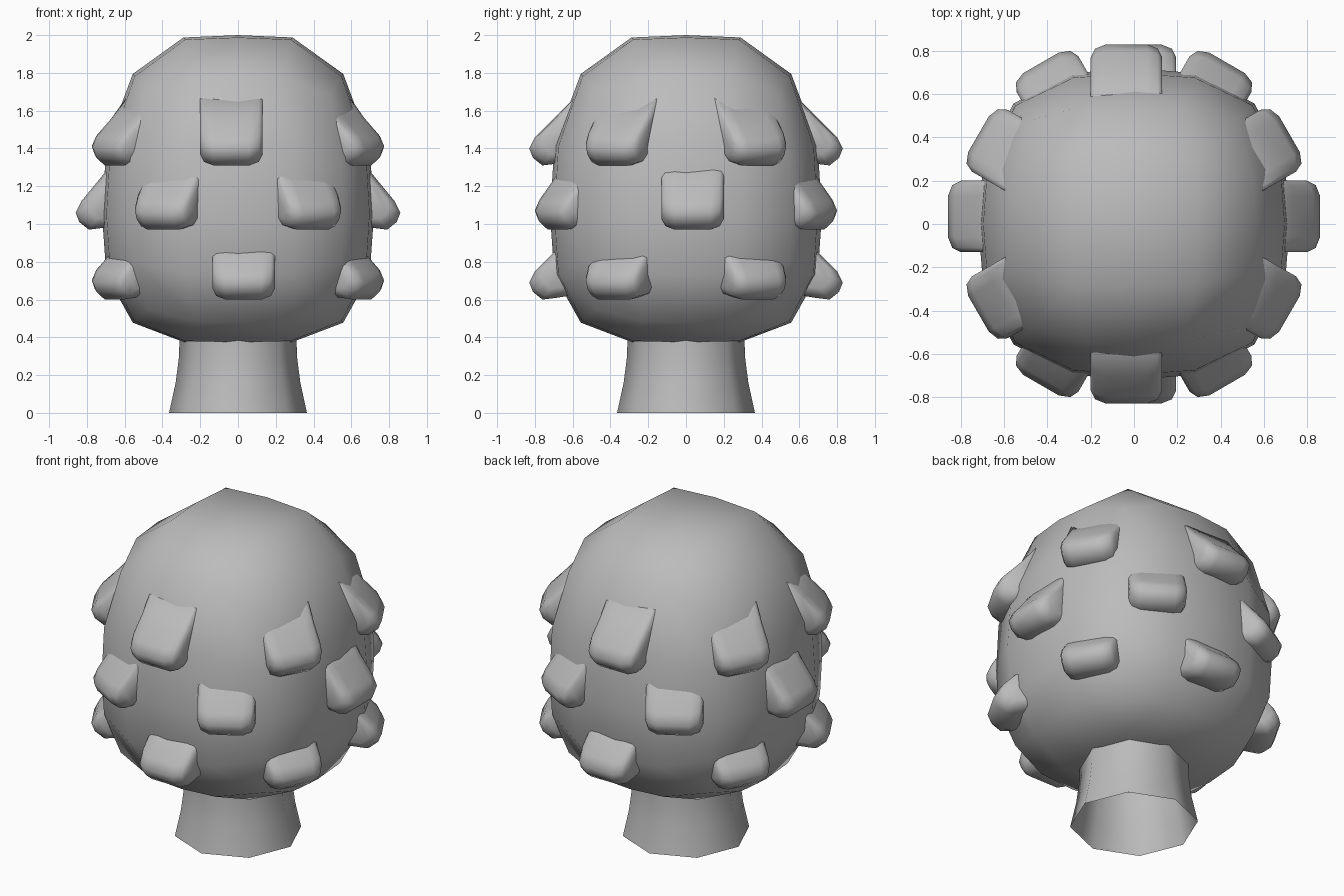
import bpy
import bmesh
import math
from mathutils import Matrix, Vector

if "Cube" in bpy.data.objects:
    bpy.data.objects.remove(bpy.data.objects["Cube"])

grey = bpy.data.materials.new("plain_grey")
grey.diffuse_color = (0.5, 0.5, 0.5, 1)
grey.use_nodes = True
grey.node_tree.nodes["Principled BSDF"].inputs["Base Color"].default_value = (0.5, 0.5, 0.5, 1)


def finish(name, bm, outward=True):
    if outward:
        bmesh.ops.recalc_face_normals(bm, faces=bm.faces)
    for f in bm.faces:
        f.smooth = True
    mesh = bpy.data.meshes.new(name)
    bm.to_mesh(mesh)
    bm.free()
    mesh.materials.append(grey)
    obj = bpy.data.objects.new(name, mesh)
    bpy.context.collection.objects.link(obj)
    return obj


# Head: four-by-four cube rounded into a slightly boxy ball
LEVELS = [(-1, 0.37), (-0.91, 0.385), (-0.77, 0.48), (-0.41, 0.72), (0, 1.05),
          (0.41, 1.43), (0.77, 1.79), (0.91, 1.965), (1, 2.0)]


def level(t):
    for (a, za), (b, zb) in zip(LEVELS, LEVELS[1:]):
        if t <= b + 1e-4:
            return za + (zb - za) * (t - a) / (b - a)
    return LEVELS[-1][1]


bm = bmesh.new()
bmesh.ops.create_cube(bm, size=2)
bmesh.ops.subdivide_edges(bm, edges=bm.edges, cuts=3, use_grid_fill=True)
power = 2.7
for v in bm.verts:
    p = Vector([math.tan(c * math.pi / 4) for c in v.co])
    p /= sum(abs(c) ** power for c in p) ** (1 / power)
    v.co = (p.x * 0.72, p.y * 0.72, level(p.z))
finish("head", bm)

# Neck: open flared eight-sided tube
bm = bmesh.new()
rings = []
for r, z in [(0.365, 0), (0.33, 0.16), (0.312, 0.3), (0.31, 0.4)]:
    rings.append([bm.verts.new((r * math.cos(k * math.pi / 4), r * math.sin(k * math.pi / 4), z))
                  for k in range(8)])
for low, high in zip(rings, rings[1:]):
    for k in range(8):
        n = (k + 1) % 8
        bm.faces.new((low[k], low[n], high[n], high[k]))
finish("neck", bm, outward=False)


# Scale: rounded wedge, thick at the bottom and sloping into the head above
def scale(name, angle, base, out, rise, shift):
    profile = [(0.5, 0.04), (0.68, 0.01), (0.76, 0), (0.81, 0.04), (0.83, 0.09),
               (0.80, 0.15), (0.70, 0.15 + (rise - 0.15) * 0.45), (0.58, rise), (0.5, rise)]
    bm = bmesh.new()
    loops = []
    for x, s in [(-0.165, 0.76), (-0.145, 0.92), (-0.095, 1), (0.095, 1), (0.145, 0.92), (0.165, 0.76)]:
        loop = []
        for r, z in profile:
            r = 0.58 + (r - 0.58) * s
            z = 0.24 + (z - 0.24) * s if z < 0.24 else z
            loop.append(bm.verts.new((r + out, x, base + z)))
        loops.append(loop)
    count = len(profile)
    for a, b in zip(loops, loops[1:]):
        for k in range(count):
            n = (k + 1) % count
            bm.faces.new((a[k], a[n], b[n], b[k]))
    bm.faces.new(loops[0])
    bm.faces.new(loops[-1])
    bm.transform(Matrix.Translation(shift) @ Matrix.Rotation(angle, 4, "Z"))
    finish(name, bm)


# Three staggered rows of six scales
ROWS = [("upper", 1.31, 0, 0.37, 30, (-0.035, 0, 0)),
        ("middle", 0.97, 0.03, 0.42, 0, (0, 0.035, 0)),
        ("lower", 0.60, 0, 0.37, 30, (0.03, 0, 0))]
for row, base, out, rise, start, offset in ROWS:
    for k in range(6):
        angle = math.radians(start + 60 * k)
        # only the scales lying on the main axis are pushed sideways
        on_axis = k in ((1, 4) if start else (0, 3))
        shift = Vector(offset) if on_axis else Vector((0, 0, 0))
        scale(f"{row}_scale_{k + 1}", angle, base, out, rise, shift)
